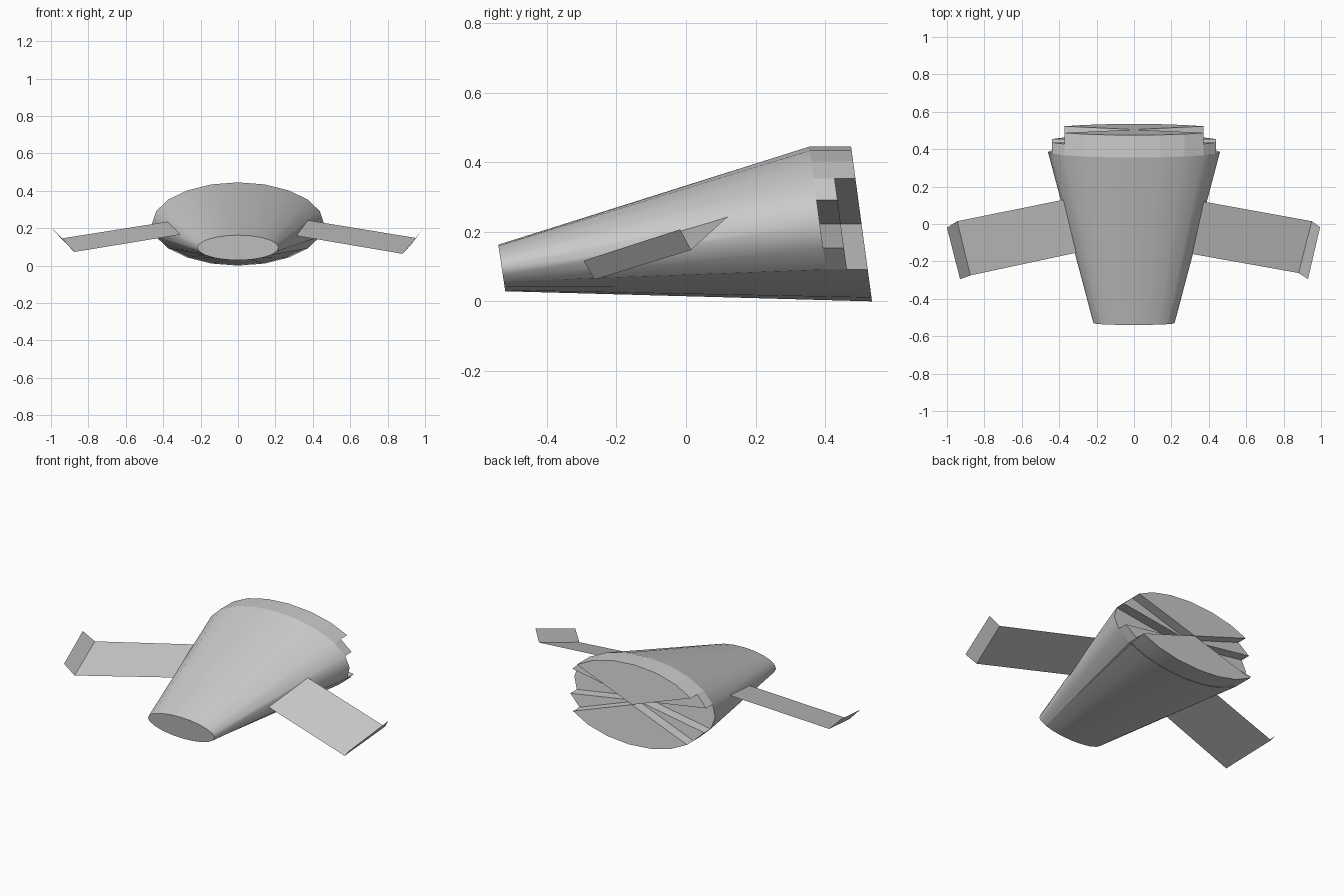
import bpy
from math import sin, cos, pi

cube = bpy.data.objects.get("Cube")
if cube:
    bpy.data.objects.remove(cube)

SIDES = 20
FULL, HALF = 0.12, 0.06      # depth of the tail blocks

grey = bpy.data.materials.new("hull_grey")
grey.use_nodes = True
COLOUR = (0.6, 0.6, 0.6, 1)
grey.diffuse_color = COLOUR
grey.node_tree.nodes["Principled BSDF"].inputs["Base Color"].default_value = COLOUR


def make(name, verts, faces, smooth=False):
    mesh = bpy.data.meshes.new(name)
    mesh.from_pydata(verts, [], faces)
    mesh.materials.append(grey)
    for poly in mesh.polygons:
        poly.use_smooth = smooth
    obj = bpy.data.objects.new(name, mesh)
    bpy.context.collection.objects.link(obj)
    return obj


def nose(i):
    a = 2 * pi * i / SIDES
    z = 0.096 + 0.067 * sin(a)
    return (0.217 * cos(a), -0.54 + 0.15 * (0.163 - z), z)


def tail(i, depth=0.0, scale=1.0):
    a = 2 * pi * i / SIDES
    z = 0.2225 + 0.2225 * scale * sin(a)
    return (0.46 * scale * cos(a), 0.355 + 0.135 * (0.445 - z) + depth, z)


def shell(name, first, last, depth):
    """Smooth tapered skin between the nose and tail rims."""
    ids = range(first, last + 1)
    n = len(ids)
    verts = [nose(i) for i in ids] + [tail(i, depth) for i in ids]
    faces = [(k, k + 1, n + k + 1, n + k) for k in range(n - 1)]
    return make(name, verts, faces, True)


def tail_block(name, first, last, depth, rim=True):
    """Wedge raised from the tail disc, with radial side walls."""
    ids = range(first, last + 1)
    n = len(ids)
    verts = [tail(i) for i in ids] + [tail(i, depth) for i in ids]
    verts += [tail(0, 0, 0), tail(0, depth, 0)]
    c0, c1 = 2 * n, 2 * n + 1
    faces = [tuple(range(n, 2 * n)) + (c1,),
             (c0, 0, n, c1), (n - 1, c0, c1, 2 * n - 1)]
    if rim:
        faces += [(k, k + 1, n + k + 1, n + k) for k in range(n - 1)]
    return make(name, verts, faces)


# Hull skins: the belly runs straight to the raised tail rim
shell("upper_hull", -2, 12, 0)
shell("belly_hull", 12, 18, FULL)
for side, i in (("left", 18), ("right", 12)):
    make(side + "_belly_step", [nose(i), tail(i), tail(i, FULL)], [(0, 1, 2)])

# End caps
make("nose_cap", [nose(i) for i in range(SIDES)], [tuple(range(SIDES))])
make("tail_cap", [tail(i) for i in range(SIDES)], [tuple(range(SIDES))[::-1]])

# Raised wedges on the tail
tail_block("upper_tail_block", 2, 8, FULL)
tail_block("lower_tail_block", 12, 18, FULL, rim=False)
for name, i in (("left_upper", 1), ("right_upper", 8),
                ("right_lower", 11), ("left_lower", 18)):
    tail_block(name + "_tail_fin", i, i + 1, HALF)


# Thin wings with upturned tips; roots continue into the hull
def wing(side, root_back, root_front, tip_back, tip_front, top_back, top_front):
    def inward(root, tip):
        return tuple(r + 0.2 * (r - t) for r, t in zip(root, tip))
    make(side + "_wing", [inward(root_back, tip_back), inward(root_front, tip_front),
                          tip_front, tip_back], [(0, 1, 2, 3)])
    make(side + "_winglet", [tip_back, tip_front, top_front, top_back], [(0, 1, 2, 3)])


wing("left", (0.37, 0.12, 0.243), (0.31, -0.16, 0.16), (0.95, 0.015, 0.148),
     (0.88, -0.262, 0.063), (0.995, -0.017, 0.207), (0.93, -0.295, 0.117))
wing("right", (-0.375, 0.13, 0.235), (-0.315, -0.155, 0.165), (-0.945, 0.015, 0.145),
     (-0.875, -0.275, 0.073), (-1.0, -0.02, 0.205), (-0.93, -0.295, 0.135))
